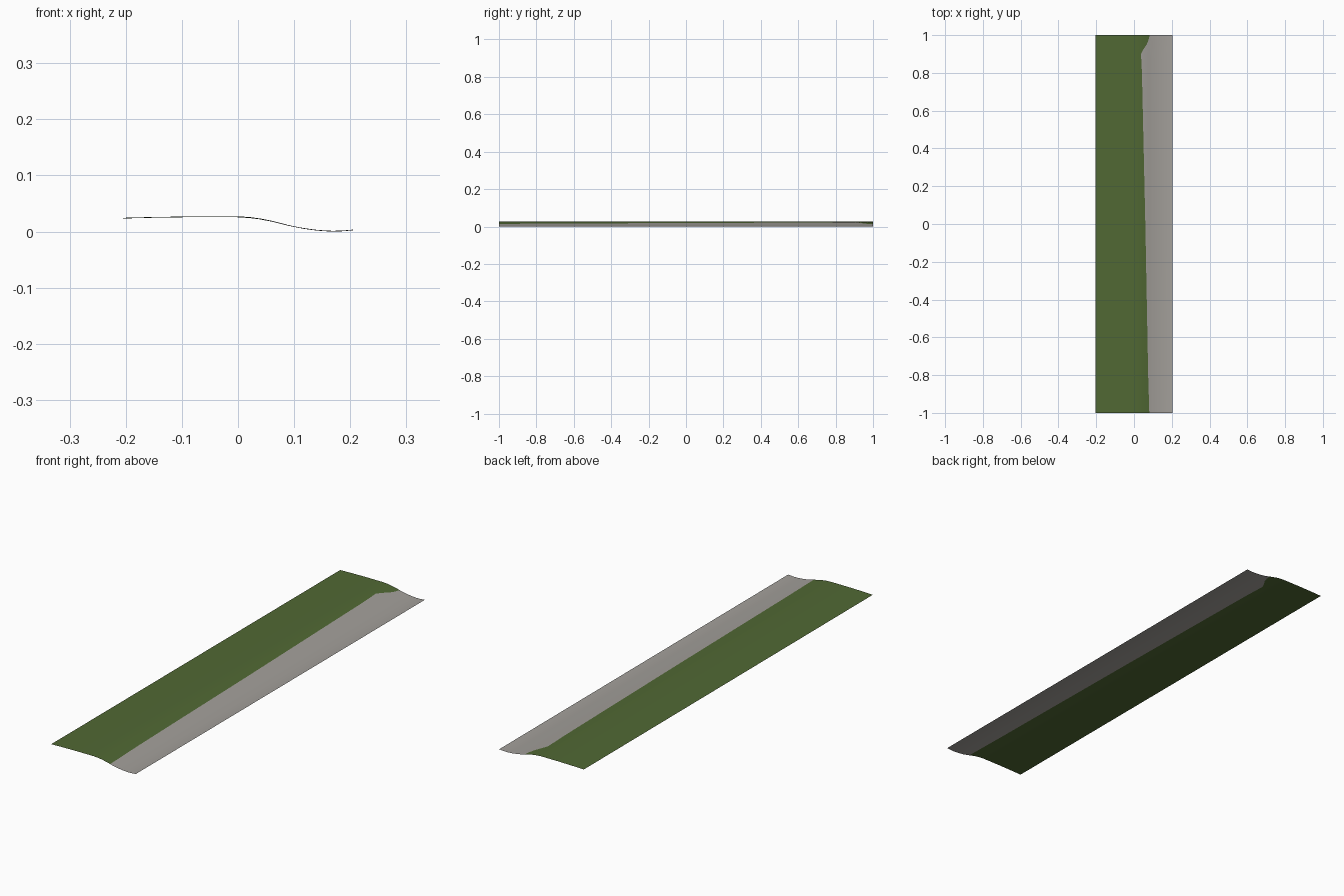
import bpy
import bmesh

cube = bpy.data.objects.get("Cube")
if cube:
    bpy.data.objects.remove(cube, do_unlink=True)

HALF_WIDTH, HALF_LENGTH = 0.205, 1.0
COLUMNS, ROWS = 14, 80

# Cross-section of the bank (x, z) and the line where grass meets gravel (y, x)
BANK = [(-0.205, 0.0245), (-0.15, 0.026), (-0.08, 0.027), (0.0, 0.027),
        (0.02, 0.026), (0.045, 0.0225), (0.07, 0.017), (0.09, 0.0115),
        (0.115, 0.0065), (0.14, 0.003), (0.165, 0.0013), (0.185, 0.0017),
        (0.205, 0.0035)]
GRASS_EDGE = [(-1.0, 0.081), (-0.8, 0.075), (0.0, 0.06), (0.8, 0.042),
              (0.9, 0.037), (0.915, 0.042), (0.94, 0.062), (0.965, 0.075),
              (1.0, 0.083)]


def sample(points, t):
    """Linear interpolation along a list of points."""
    for (a, va), (b, vb) in zip(points, points[1:]):
        if t <= b:
            return va + (vb - va) * (t - a) / (b - a)
    return points[-1][1]


def make_material(name, colour):
    mat = bpy.data.materials.new(name)
    mat.use_nodes = True
    mat.diffuse_color = colour
    mat.node_tree.nodes["Principled BSDF"].inputs["Base Color"].default_value = colour
    return mat


def height(x, y):
    # The bank settles very slightly towards the back
    return sample(BANK, x) - 0.0012 * (y + HALF_LENGTH) / 2


# Ground strip: equal columns on either side of the grass edge
bm = bmesh.new()
rows = []
for j in range(ROWS + 1):
    y = HALF_LENGTH * (2 * j / ROWS - 1)
    edge = sample(GRASS_EDGE, y)
    xs = [-HALF_WIDTH + (edge + HALF_WIDTH) * i / COLUMNS for i in range(COLUMNS)]
    xs += [edge + (HALF_WIDTH - edge) * i / COLUMNS for i in range(COLUMNS + 1)]
    rows.append([bm.verts.new((x, y, max(0.0, height(x, y)))) for x in xs])

for near, far in zip(rows, rows[1:]):
    for i in range(2 * COLUMNS):
        face = bm.faces.new((near[i], near[i + 1], far[i + 1], far[i]))
        face.material_index = 0 if i < COLUMNS else 1
        face.smooth = True

mesh = bpy.data.meshes.new("ground_strip")
bm.to_mesh(mesh)
bm.free()
mesh.materials.append(make_material("grass green", (0.082, 0.140, 0.034, 1)))
mesh.materials.append(make_material("gravel grey", (0.365, 0.347, 0.323, 1)))
strip = bpy.data.objects.new("ground_strip", mesh)
bpy.context.collection.objects.link(strip)
